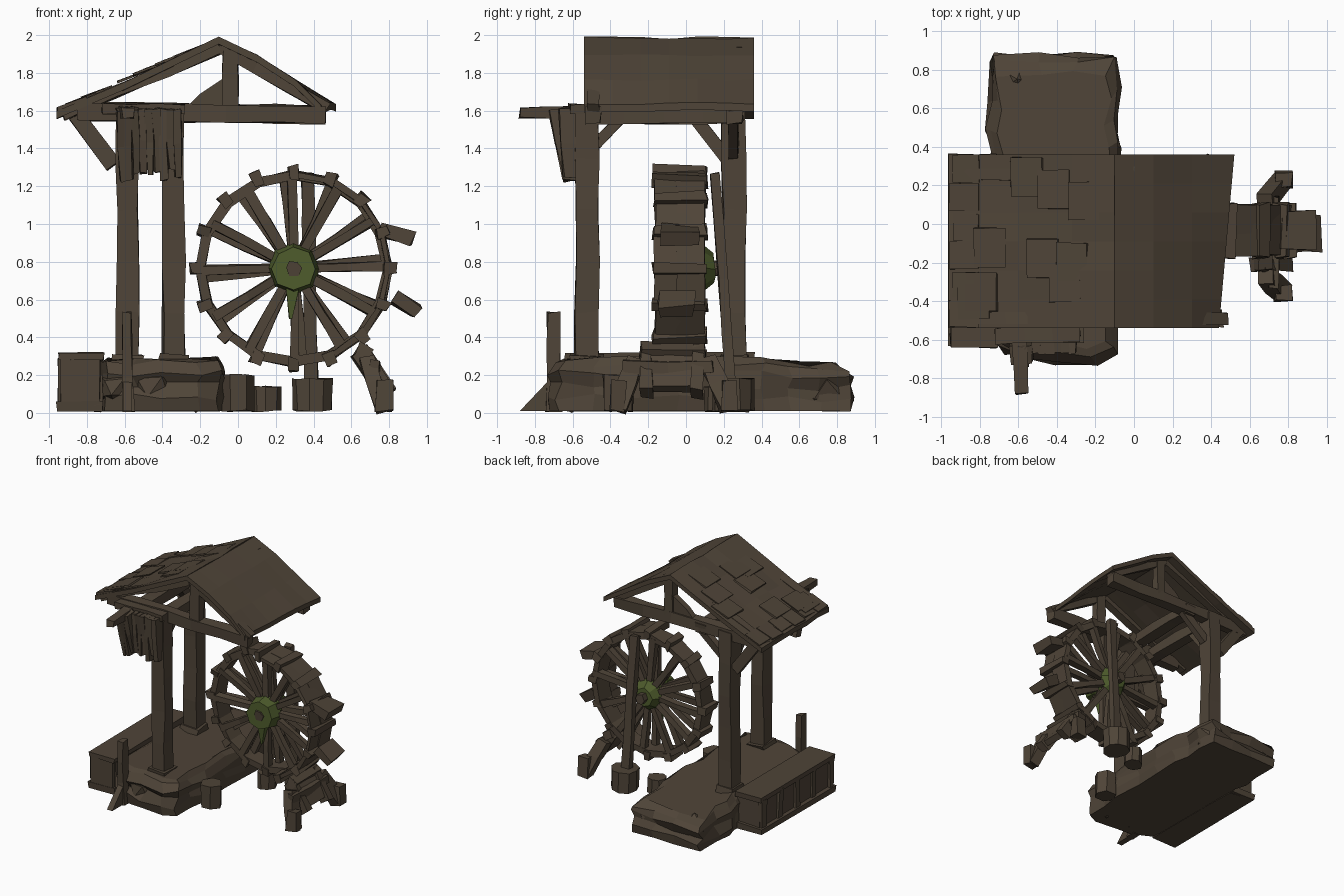
import bpy, bmesh, math, random
from mathutils import Vector

random.seed(7)
if "Cube" in bpy.data.objects:
    bpy.data.objects.remove(bpy.data.objects["Cube"], do_unlink=True)


def material(name, rgb):
    m = bpy.data.materials.new(name)
    m.use_nodes = True
    m.diffuse_color = (*rgb, 1)
    bsdf = next(n for n in m.node_tree.nodes if n.type == 'BSDF_PRINCIPLED')
    bsdf.inputs["Base Color"].default_value = (*rgb, 1)
    return m


BROWN = material("weathered brown", (0.078, 0.058, 0.039))
GREEN = material("mossy green", (0.075, 0.105, 0.025))


def finish(name, bm, mat=BROWN):
    bmesh.ops.recalc_face_normals(bm, faces=bm.faces)
    mesh = bpy.data.meshes.new(name)
    bm.to_mesh(mesh)
    bm.free()
    mesh.materials.append(mat)
    ob = bpy.data.objects.new(name, mesh)
    bpy.context.scene.collection.objects.link(ob)
    return ob


def shake(p, j):
    return Vector(p) + Vector([random.uniform(-j, j) for _ in range(3)])


def loft(name, rings, mat=BROWN, closed=False):
    """Skin a list of point rings, capped at both ends unless closed into a hoop."""
    bm = bmesh.new()
    vs = [[bm.verts.new(p) for p in ring] for ring in rings]
    n = len(rings[0])
    for a, b in zip(vs, vs[1:] + (vs[:1] if closed else [])):
        for i in range(n):
            bm.faces.new((a[i], a[(i + 1) % n], b[(i + 1) % n], b[i]))
    if not closed:
        bm.faces.new(vs[0])
        bm.faces.new(vs[-1])
    return finish(name, bm, mat)


def beam(name, a, b, w, h, segs=1, j=0.006, taper=1.0, ref=(0, 1, 0), mat=BROWN):
    """Rough hewn timber: w measured along ref, h across it."""
    a, b = Vector(a), Vector(b)
    d = (b - a).normalized()
    side = Vector(ref)
    side = (side - d * side.dot(d)).normalized()
    up = d.cross(side)
    rings = []
    for s in range(segs + 1):
        t = s / segs
        k = 1 + (taper - 1) * t
        c = a.lerp(b, t)
        rings.append([shake(c + side * w * k * u / 2 + up * h * k * v / 2, j)
                      for u, v in ((-1, -1), (1, -1), (1, 1), (-1, 1))])
    return loft(name, rings, mat)


def block(name, lo, hi, j=0.01):
    x, y = (lo[0] + hi[0]) / 2, (lo[1] + hi[1]) / 2
    return beam(name, (x, y, lo[2]), (x, y, hi[2]), hi[1] - lo[1], hi[0] - lo[0], 1, j)


def drum(name, a, b, r, n=8, taper=1.0, j=0.006, mat=BROWN):
    a, b = Vector(a), Vector(b)
    q = (b - a).to_track_quat('Z', 'Y')
    rings = [[shake(c + q @ Vector((r * k * math.cos(i * math.tau / n),
                                    r * k * math.sin(i * math.tau / n), 0)), j)
              for i in range(n)] for c, k in ((a, 1), (b, taper))]
    return loft(name, rings, mat)


# Rock platform: one outline, stacked with rough bulges
outline = [(-.74, .87), (-.5, .88), (-.3, .87), (-.1, .88), (-.08, .72), (-.1, .56), (-.07, .42),
           (-.08, .2), (-.09, -.05), (-.07, -.3), (-.1, -.5), (-.1, -.68), (-.2, -.73), (-.4, -.71),
           (-.55, -.7), (-.71, -.62), (-.74, -.4), (-.75, -.1), (-.74, .2), (-.73, .4), (-.76, .5), (-.74, .65)]
rings = []
for z, k in ((0.01, .99), (0.08, 1.0), (0.15, .97), (0.21, .99), (0.26, .96), (0.295, .88)):
    ring = []
    for x, y in outline:
        top = z * (1 if y < .35 else 1 - (y - .35) * .28)
        p = shake((-.41 + (x + .41) * k, .07 + (y - .07) * k, top), 0.022 if z > .02 else 0)
        ring.append(Vector((p.x, p.y, min(p.z, .3))))
    rings.append(ring)
loft("rock_platform", rings)
for i, (x, y, s) in enumerate(((-.22, -.6, .13), (-.45, -.6, .13), (-.64, -.57, .11), (-.2, .74, .13),
                               (-.62, .74, .13), (-.19, .3, .12), (-.2, -.2, .12))):
    bm = bmesh.new()
    bmesh.ops.create_icosphere(bm, subdivisions=1, radius=s)
    for v in bm.verts:
        v.co = shake((x + v.co.x, y + v.co.y, .13 + v.co.z * .9), .015)
    finish(f"boulder_{i}", bm)

# Side chest with a lid, corner stiles and plank panels
block("chest_body", (-.93, -.61, .01), (-.72, .34, .28))
block("chest_lid", (-.95, -.64, .28), (-.71, .36, .32), .006)
block("chest_foot", (-.96, -.63, .01), (-.72, .36, .06), .006)
for i in range(5):
    y = -.59 + i * .225
    block(f"chest_stile_{i}", (-.95, y - .03, .04), (-.91, y + .03, .29), .008)
block("chest_end_board", (-.94, -.635, .04), (-.73, -.59, .29), .006)

# Stake and its wedge
beam("stake", (-.58, -.7, .01), (-.585, -.7, .53), .08, .06, 3, .008, .75)
loft("stake_wedge", [[(x, -.88, .01), (x, -.7, .01), (x, -.7, .2)] for x in (-.61, -.56)])

# Posts with footings
POSTS = {"front": (-.34, -.525), "back": (-.585, .255)}
for key, (x, y) in POSTS.items():
    beam(f"{key}_post", (x, y, .26), (x, y, 1.62), .125, .115, 5, .008)
    block(f"{key}_post_foot", (x - .08, y - .08, .25), (x + .08, y + .08, .305), .012)

# Roof: two slabs swept along the slope
for key, prof in (("left", [(-.96, 1.6), (-.6, 1.745), (-.32, 1.885), (-.1, 1.985)]),
                  ("right", [(-.1, 1.985), (.1, 1.89), (.3, 1.76), (.52, 1.635)])):
    rings = []
    for x, z in prof:
        far = .08 if x > .4 else 0
        ys = [-.54 + i * .15 for i in range(7)]
        top = [Vector((x - far * (.36 - y) / .9, y, z + random.uniform(-.006, .01))) for y in ys]
        rings.append(top + [p - Vector((0, 0, .04)) for p in reversed(top)])
    loft(f"{key}_roof", rings)
# Loose shingles on the worn slope
for i in range(9):
    x, y = random.uniform(-.85, -.25), random.uniform(-.42, .26)
    z = 1.6 + (x + .96) * .447 + .008
    beam(f"shingle_{i}", (x - .08, y, z - .036), (x + .08, y, z + .028), .2, .012, 1, .004)
for i in range(6):
    y = -.465 + i * .15
    beam(f"eave_board_{i}", (-.955 + .02 * (i % 2), y, 1.605), (-.8, y, 1.655), .14, .03, 1, .006)

# Gable trusses
for key, y in (("front", -.49), ("back", .26)):
    beam(f"{key}_tie", (-.85, y, 1.595), (.46, y, 1.58), .08, .095, 5, .007)
    beam(f"{key}_king_post", (-.04, y, 1.6), (-.04, y, 1.94), .07, .08, 2)
    beam(f"{key}_left_rafter", (-.93, y, 1.58), (-.1, y, 1.93), .06, .06, 3)
    beam(f"{key}_right_rafter", (.47, y, 1.61), (-.1, y, 1.94), .06, .06, 3)
loft("gusset", [[(x, y, z) for x, z in ((-.27, 1.62), (-.02, 1.62), (-.02, 1.77), (-.08, 1.77), (-.2, 1.69))]
                for y in (.23, .28)])

# Long beams and knee braces
for i, x in enumerate((-.585, -.34)):
    beam(f"long_beam_{i}", (x, -.53, 1.57), (x, .3, 1.575), .1, .08, 4, .007, ref=(1, 0, 0))
beam("front_knee", (-.34, -.48, 1.42), (-.34, -.35, 1.55), .06, .06, ref=(1, 0, 0))
beam("back_knee", (-.585, .22, 1.34), (-.585, .05, 1.56), .07, .07, ref=(1, 0, 0))
beam("outer_knee", (-.66, .27, 1.31), (-.88, .27, 1.6), .05, .08)
beam("inner_knee", (-.53, .25, 1.37), (-.3, .25, 1.57), .05, .06)

# Hanging rail with tattered strips
beam("rail_arm", (-.6, -.45, 1.59), (-.58, -.88, 1.59), .09, .08, 3, taper=.7, ref=(1, 0, 0))
beam("hanging_rail", (-.72, -.58, 1.61), (-.28, -.57, 1.61), .08, .05, 3)
for i in range(9):
    x = -.62 + i * .037
    low = random.uniform(1.22, 1.3)
    out = -.68 if i < 3 else -.62
    beam(f"hanging_strip_{i}", (x, out, 1.61), (x + .01, -.61, low),
         .1, .045, 2, .008, .75)

# Water wheel: narrow rim, with wide boards surviving on the top and outer side
C = Vector((.295, 0, .765))


def polar(r, a, y):
    return C + Vector((r * math.cos(a), y, r * math.sin(a)))


N = 16
loft("rim", [[shake(polar(r, i * math.tau / N, y), .006)
              for r, y in ((.47, -.05), (.52, -.05), (.52, .1), (.47, .1))]
             for i in range(N)], closed=True)
for i in range(N):
    a = i * math.tau / N
    wide = i <= 4 or i >= 13
    mid, width = (-.035, .28) if wide else (.025, .17)
    if wide and i != 4:
        beam(f"bucket_board_{i}", polar(.5, a + .04, mid), polar(.5, a + .35, mid), .26, .03, 1, .008)
    beam(f"paddle_{i}", polar(.475, a, mid), polar(.545, a, mid), width, .055, 1, .01)
for key, y, off in (("front", -.03, .02), ("back", .07, .1)):
    for i in range(12):
        a = i * math.tau / 12 + off
        beam(f"{key}_spoke_{i}", polar(.08, a, y), polar(.49, a, y), .045, .045, 2, .006, 1.15)
beam("broken_paddle_upper", polar(.5, .42, -.03), polar(.65, .24, -.03), .2, .06, 1, .012)
beam("broken_paddle_lower", polar(.56, -.28, -.05), polar(.69, -.34, -.05), .18, .07, 1, .012)

# Mossy hub and axle
drum("front_hub", polar(0, 0, -.03), polar(0, 0, -.14), .135, 8, .85, mat=GREEN)
drum("back_hub", polar(0, 0, .08), polar(0, 0, .15), .13, 8, .6, mat=GREEN)
drum("hub_core", polar(0, 0, -.1), polar(0, 0, .1), .085, 8, mat=GREEN)
drum("axle", polar(0, 0, -.15), polar(0, 0, .2), .042, 6)
beam("moss_hang", (.29, -.08, .66), (.28, -.08, .5), .05, .07, 1, .004, .3, mat=GREEN)

# Axle pole and stumps
beam("axle_pole", (.39, .24, .15), (.37, .15, 1.27), .05, .07, 4, .006)
drum("pole_stump", (.395, .25, .01), (.395, .25, .18), .11, 9)
drum("small_stump", (.15, .17, .01), (.15, .17, .14), .075, 8)
drum("front_stump", (0, -.36, .01), (0, -.36, .2), .09, 6)

# Broken trestle beside the wheel
beam("trestle_top", (.63, -.07, .35), (.7, -.07, .31), .34, .07, 1, .01)
beam("trestle_chute", (.66, -.07, .31), (.78, -.07, .13), .3, .05, 2, .01)
beam("trestle_bar", (.72, -.33, .24), (.72, .14, .24), .06, .07, 2, .01, ref=(1, 0, 0))
for key, y0, y1 in (("front", -.27, -.36), ("back", .11, .23)):
    beam(f"trestle_{key}_leg", (.68, y0, .29), (.77, y1, .02), .09, .08, 2, .01)
    beam(f"trestle_{key}_rail", (.64, y0 + (.06 if y0 < 0 else -.05), .33),
         (.79, y0 + (.06 if y0 < 0 else -.05), .1), .06, .09, 1, .01)
    block(f"trestle_{key}_foot", (.73, y1 - .04, .01), (.82, y1 + .04, .17), .008)
